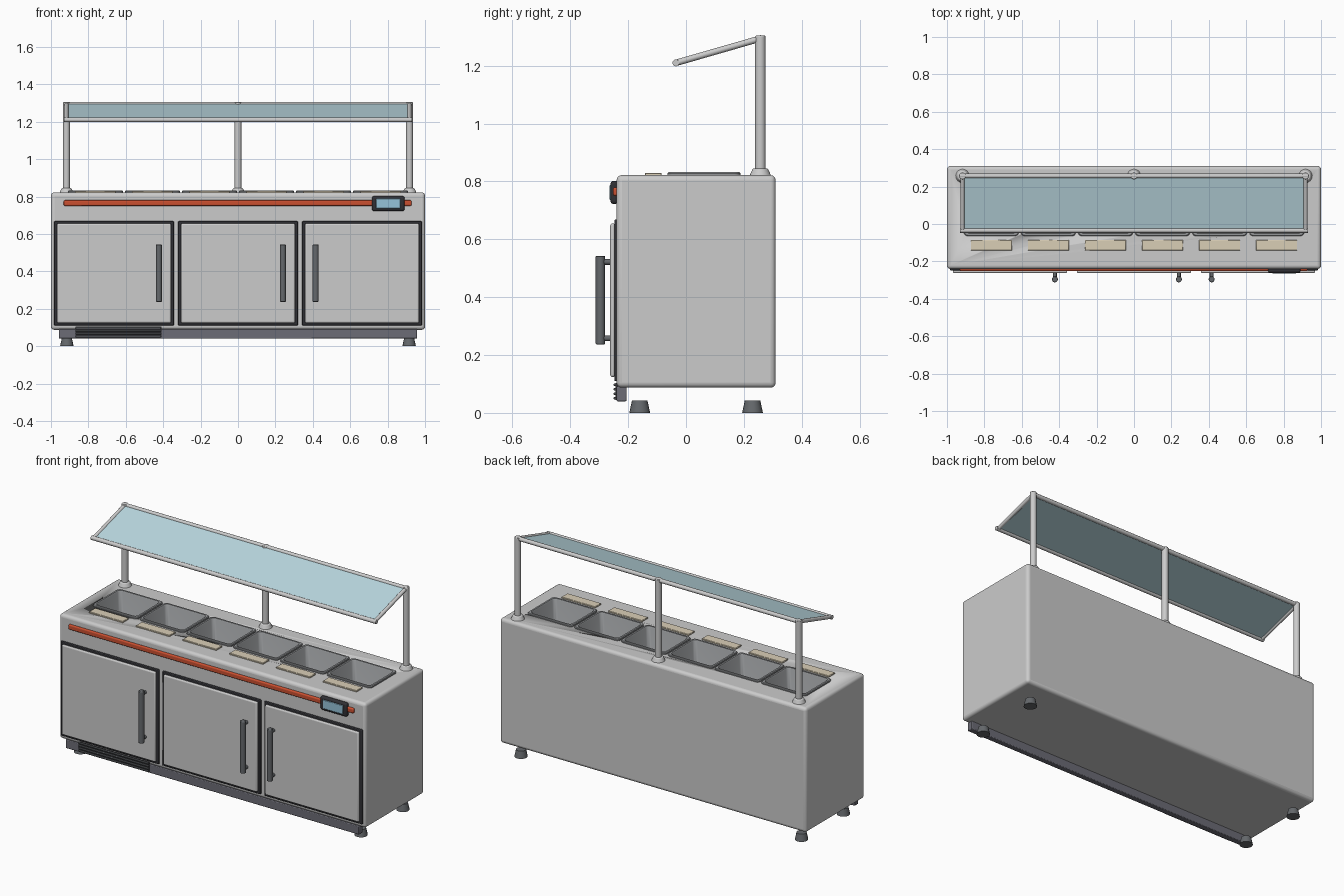
import bpy, bmesh, math
from mathutils import Vector

if "Cube" in bpy.data.objects:
    bpy.data.objects.remove(bpy.data.objects["Cube"])

def mat(name, r, g, b):
    m = bpy.data.materials.new(name)
    m.diffuse_color = (r, g, b, 1)
    m.use_nodes = True
    m.node_tree.nodes["Principled BSDF"].inputs["Base Color"].default_value = m.diffuse_color
    return m

DARK = mat("dark_metal", 0.13, 0.14, 0.15)
BLACK = mat("black_rubber", 0.03, 0.03, 0.035)
KICK = mat("kick_grey", 0.15, 0.15, 0.18)
RED = mat("red_trim", 0.6, 0.08, 0.03)
BLUE = mat("screen_blue", 0.3, 0.55, 0.7)
GLASS = mat("glass_blue", 0.5, 0.7, 0.76)
BEIGE = mat("label_beige", 0.7, 0.62, 0.47)
STEEL = mat("pan_steel", 0.3, 0.31, 0.32)

def finish(name, bm, material=None, bevel=0, segs=3):
    bmesh.ops.recalc_face_normals(bm, faces=bm.faces)
    me = bpy.data.meshes.new(name)
    bm.to_mesh(me)
    bm.free()
    ob = bpy.data.objects.new(name, me)
    bpy.context.collection.objects.link(ob)
    if material:
        me.materials.append(material)
    if bevel:
        b = ob.modifiers.new("bevel", 'BEVEL')
        b.width, b.segments, b.limit_method = bevel, segs, 'ANGLE'
    bpy.ops.object.select_all(action='DESELECT')
    ob.select_set(True)
    bpy.context.view_layer.objects.active = ob
    bpy.ops.object.shade_smooth_by_angle(angle=math.radians(35))
    return ob

def add_box(bm, lo, hi):
    vs = bmesh.ops.create_cube(bm, size=1)['verts']
    for v in vs:
        v.co = [(lo[i] + hi[i]) / 2 + v.co[i] * (hi[i] - lo[i]) for i in range(3)]

def box(name, lo, hi, material=None, bevel=0, segs=3):
    bm = bmesh.new()
    add_box(bm, lo, hi)
    return finish(name, bm, material, bevel, segs)

def rod(name, a, b, r1, r2=None, material=None, n=20, bevel=0):
    a, b = Vector(a), Vector(b)
    bm = bmesh.new()
    bmesh.ops.create_cone(bm, cap_ends=True, segments=n, radius1=r1,
                          radius2=r1 if r2 is None else r2, depth=(b - a).length)
    rot = (b - a).to_track_quat('Z', 'Y').to_matrix()
    for v in bm.verts:
        v.co = rot @ v.co + (a + b) / 2
    return finish(name, bm, material, bevel, 2)

def rings(name, cx, cy, sections, material, r=0.02):
    """Rounded-rectangle rings (half width, half depth, z) bridged in order."""
    bm = bmesh.new()
    prev = None
    for w, d, z in sections:
        ring = []
        for k, (sx, sy) in enumerate(((1, 1), (-1, 1), (-1, -1), (1, -1))):
            for j in range(5):
                t = math.pi / 2 * (k + j / 4)
                ring.append(bm.verts.new((cx + sx * (w - r) + r * math.cos(t),
                                          cy + sy * (d - r) + r * math.sin(t), z)))
        if prev:
            for i in range(len(ring)):
                j = (i + 1) % len(ring)
                bm.faces.new((prev[i], prev[j], ring[j], ring[i]))
        prev = ring
    bm.faces.new(prev)
    return finish(name, bm, material)

TOP = 0.822
PAN_Y = 0.062
PAN_X = [(i - 2.5) * 0.305 for i in range(6)]

# Cabinet with six openings in the counter
body = box("cabinet_body", (-1, -0.24, 0.087), (1, 0.31, TOP), None, 0.018, 4)
bm = bmesh.new()
for x in PAN_X:
    add_box(bm, (x - 0.136, PAN_Y - 0.116, 0.645), (x + 0.136, PAN_Y + 0.116, 0.9))
cutter = finish("pan_opening_cutter", bm)
cutter.hide_render = True
cutter.hide_viewport = True
cut = body.modifiers.new("openings", 'BOOLEAN')
cut.object, cut.operation, cut.solver = cutter, 'DIFFERENCE', 'EXACT'

# Food pans and their label strips
for i, x in enumerate(PAN_X):
    rings(f"food_pan_{i+1}", x, PAN_Y,
          [(0.147, 0.126, TOP - 0.002), (0.147, 0.126, 0.828), (0.144, 0.123, 0.832),
           (0.134, 0.113, 0.832), (0.130, 0.109, 0.826), (0.108, 0.09, 0.67),
           (0.1, 0.082, 0.66)], STEEL)
    box(f"label_strip_{i+1}", (x - 0.11, -0.142, TOP - 0.002), (x + 0.11, -0.085, 0.83), BEIGE, 0.002, 1)

# Doors with gaskets and bar handles
for i, (x, hx) in enumerate(((-0.663, -0.423), (0, 0.24), (0.663, 0.415))):
    box(f"door_gasket_{i+1}", (x - 0.32, -0.248, 0.11), (x + 0.32, -0.235, 0.668), BLACK, 0.004, 2)
    box(f"door_panel_{i+1}", (x - 0.306, -0.262, 0.124), (x + 0.306, -0.245, 0.655), None, 0.008, 3)
    rod(f"door_handle_{i+1}", (hx, -0.296, 0.237), (hx, -0.296, 0.543), 0.016, material=DARK, bevel=0.003)
    for side, z in (("lower", 0.258), ("upper", 0.522)):
        rod(f"handle_{side}_mount_{i+1}", (hx, -0.255, z), (hx, -0.296, z), 0.01, material=DARK, n=12)

# Red trim bar and control display
box("trim_bar", (-0.932, -0.252, 0.75), (0.928, -0.235, 0.78), RED, 0.007, 3)
box("display_frame", (0.717, -0.261, 0.722), (0.89, -0.235, 0.802), BLACK, 0.01, 3)
box("display_screen", (0.738, -0.264, 0.736), (0.868, -0.25, 0.788), BLUE, 0.002, 1)

# Kick plate with vent slats
box("kick_plate", (-0.957, -0.24, 0.04), (0.957, -0.205, 0.092), KICK, 0.004, 2)
box("vent_back", (-0.87, -0.243, 0.045), (-0.41, -0.23, 0.104), BLACK)
for k in range(4):
    z = 0.051 + k * 0.0155
    box(f"vent_slat_{k+1}", (-0.868, -0.25, z - 0.004), (-0.412, -0.238, z + 0.004), DARK, 0.002, 1)

# Tapered feet
for sx, xn in ((-1, "left"), (1, "right")):
    for y, yn in ((-0.16, "front"), (0.23, "back")):
        rod(f"{yn}_{xn}_foot", (sx * 0.915, y, 0), (sx * 0.915, y, 0.042), 0.036, 0.027, DARK, 16)

# Posts with conical flanges
for x, n in ((-0.917, "left"), (0, "middle"), (0.917, "right")):
    rod(f"{n}_post", (x, 0.257, 0.82), (x, 0.257, 1.304), 0.018, bevel=0.003)
    rod(f"{n}_post_flange", (x, 0.257, 0.818), (x, 0.257, 0.845), 0.038, 0.026, n=24, bevel=0.004)

# Sloping glass guard and its frame
FRONT, BACK = (-0.035, 1.21), (0.257, 1.294)
for n, (y, z) in (("front", FRONT), ("back", BACK)):
    rod(f"guard_{n}_rail", (-0.93, y, z), (0.93, y, z), 0.012, n=12)
for sx, n in ((-1, "left"), (1, "right")):
    rod(f"guard_{n}_arm", (sx * 0.917, *FRONT), (sx * 0.917, *BACK), 0.011, n=12)
bm = bmesh.new()
add_box(bm, (-0.915, FRONT[0], -0.004), (0.915, BACK[0], 0.004))
slope = (BACK[1] - FRONT[1]) / (BACK[0] - FRONT[0])
for v in bm.verts:
    v.co.z += FRONT[1] + (v.co.y - FRONT[0]) * slope
finish("guard_glass", bm, GLASS)
